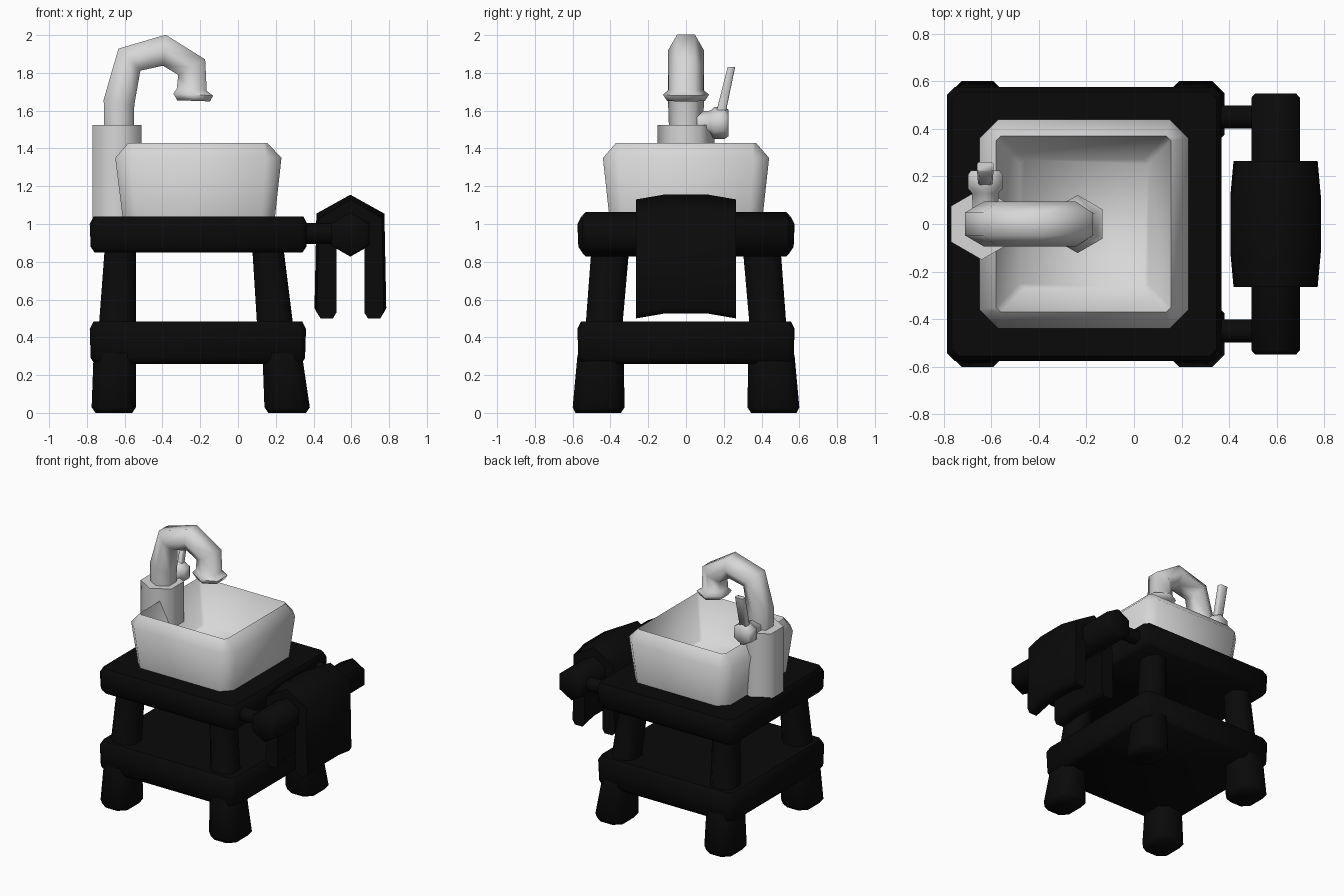
import bpy, bmesh, math
from mathutils import Vector

cube = bpy.data.objects.get("Cube")
if cube:
    bpy.data.objects.remove(cube, do_unlink=True)


def material(name, value):
    m = bpy.data.materials.new(name)
    m.use_nodes = True
    colour = (value, value, value, 1)
    m.diffuse_color = colour
    m.node_tree.nodes["Principled BSDF"].inputs["Base Color"].default_value = colour
    return m


BLACK = material("black wood", 0.003)
WHITE = material("pale ceramic", 0.68)


def loft(name, rings, mat, angle=80):
    """Skin a list of equal-sized rings and cap both ends."""
    bm = bmesh.new()
    loops = [[bm.verts.new(p) for p in ring] for ring in rings]
    n = len(loops[0])
    for a, b in zip(loops, loops[1:]):
        for i in range(n):
            j = (i + 1) % n
            bm.faces.new((a[i], a[j], b[j], b[i]))
    bm.faces.new(loops[0])
    bm.faces.new(loops[-1])
    bmesh.ops.recalc_face_normals(bm, faces=bm.faces)
    mesh = bpy.data.meshes.new(name)
    bm.to_mesh(mesh)
    bm.free()
    mesh.materials.append(mat)
    obj = bpy.data.objects.new(name, mesh)
    bpy.context.collection.objects.link(obj)
    bpy.ops.object.select_all(action="DESELECT")
    obj.select_set(True)
    bpy.context.view_layer.objects.active = obj
    bpy.ops.object.shade_smooth_by_angle(angle=math.radians(angle))
    return obj


def rect(x0, x1, y0, y1, z, c):
    """Horizontal rectangle with cut corners."""
    return [(x0 + c, y0, z), (x1 - c, y0, z), (x1, y0 + c, z), (x1, y1 - c, z),
            (x1 - c, y1, z), (x0 + c, y1, z), (x0, y1 - c, z), (x0, y0 + c, z)]


def hexagon(centre, u, v, r):
    """Six points round a centre, first point along u."""
    c, u, v = Vector(centre), Vector(u), Vector(v)
    return [c + r * (math.cos(k * math.pi / 3) * u + math.sin(k * math.pi / 3) * v)
            for k in range(6)]


X, Y, Z = (1, 0, 0), (0, 1, 0), (0, 0, 1)


# Table top and lower shelf
def slab(name, x0, x1, z0, z1):
    levels = [(z0, 0.025), (z0 + 0.03, 0.005), (z1 - 0.04, 0), (z1, 0.02)]
    loft(name, [rect(x0 + i, x1 - i, i - 0.575, 0.575 - i, z, 0.03)
                for z, i in levels], BLACK, 50)


slab("table_top", -0.785, 0.367, 0.85, 1.04)
slab("lower_shelf", -0.785, 0.36, 0.26, 0.485)

# Legs with thick feet: height, left x range, right x range, y range
LEG = [(0.0, -0.755, -0.56, 0.16, 0.36, 0.345, 0.585),
       (0.03, -0.775, -0.54, 0.14, 0.38, 0.325, 0.60),
       (0.3, -0.765, -0.54, 0.13, 0.34, 0.33, 0.575),
       (0.48, -0.735, -0.54, 0.10, 0.29, 0.335, 0.53),
       (0.88, -0.705, -0.54, 0.075, 0.24, 0.30, 0.50)]
for side, k in (("right", 1), ("left", 3)):
    for end, s in (("front", -1), ("back", 1)):
        loft(f"{end}_{side}_leg",
             [rect(r[k], r[k + 1], *sorted((s * r[5], s * r[6])), r[0], 0.05)
              for r in LEG], BLACK)

# Basin: outer wall, rolled rim, hollow inside
loft("basin", [rect(-0.61, 0.195, -0.405, 0.405, 1.03, 0.07),
               rect(-0.65, 0.23, -0.44, 0.44, 1.35, 0.08),
               rect(-0.58, 0.155, -0.37, 0.37, 1.43, 0.02),
               rect(-0.48, 0.06, -0.27, 0.27, 1.13, 0.02)], WHITE)

# Tap base
loft("tap_base", [hexagon((-0.64, 0, z), Y, X, 0.15) for z in (1.03, 1.525)], WHITE)

# Curved spout with a flared nozzle: x, z, radius, tilt of the ring in degrees
SPOUT = [(-0.63, 1.50, 0.09, 0), (-0.63, 1.645, 0.095, 10), (-0.575, 1.87, 0.095, 45),
         (-0.39, 1.92, 0.095, 95), (-0.245, 1.83, 0.095, 150), (-0.245, 1.71, 0.092, 184),
         (-0.237, 1.685, 0.122, 183), (-0.235, 1.652, 0.10, 182)]
rings = []
for x, z, r, tilt in SPOUT:
    a = math.radians(tilt)
    rings.append(hexagon((x, 0, z), Y, (math.cos(a), 0, -math.sin(a)), r))
loft("spout", rings, WHITE)

# Tap handle: knob and lever
loft("handle_knob", [hexagon((-0.625, y, 1.535), Z, X, r)
                     for y, r in ((0.05, 0.06), (0.13, 0.065), (0.15, 0.085),
                                  (0.205, 0.085), (0.225, 0.07))], WHITE)
loft("handle_lever", [rect(-0.625 - w, -0.625 + w, y - t, y + t, z, 0.008)
                      for y, z, w, t in ((0.18, 1.57, 0.03, 0.026),
                                         (0.24, 1.83, 0.035, 0.02))], WHITE)

# Towel rail and its two brackets
loft("towel_rail", [hexagon((0.595, y, 0.945), Z, X, r)
                    for y, r in ((-0.548, 0.1), (-0.53, 0.118),
                                 (0.53, 0.118), (0.548, 0.1))], BLACK)
for end, s in (("front", -1), ("back", 1)):
    loft(f"{end}_rail_bracket",
         [hexagon((x, s * 0.45, 0.95), Z, Y, 0.056) for x in (0.33, 0.55)], BLACK)

# Towel folded over the rail: half profile, mirrored, swept along the rail
HALF = [(0, 1.155), (0.18, 1.055), (0.19, 0.53), (0.17, 0.50), (0.1, 0.50),
        (0.08, 0.53), (0.08, 0.9), (0, 0.96)]
PROFILE = HALF + [(-x, z) for x, z in HALF[-2:0:-1]]
rings = []
for y, grow, drop in ((-0.265, 0.93, 0), (-0.12, 1, 1), (0.12, 1, 1), (0.265, 0.93, 0)):
    rings.append([(0.595 + x * grow, y,
                   z + (0.025 * drop if z < 0.6 else 0.025 * (drop - 1)))
                  for x, z in PROFILE])
loft("towel", rings, BLACK)
